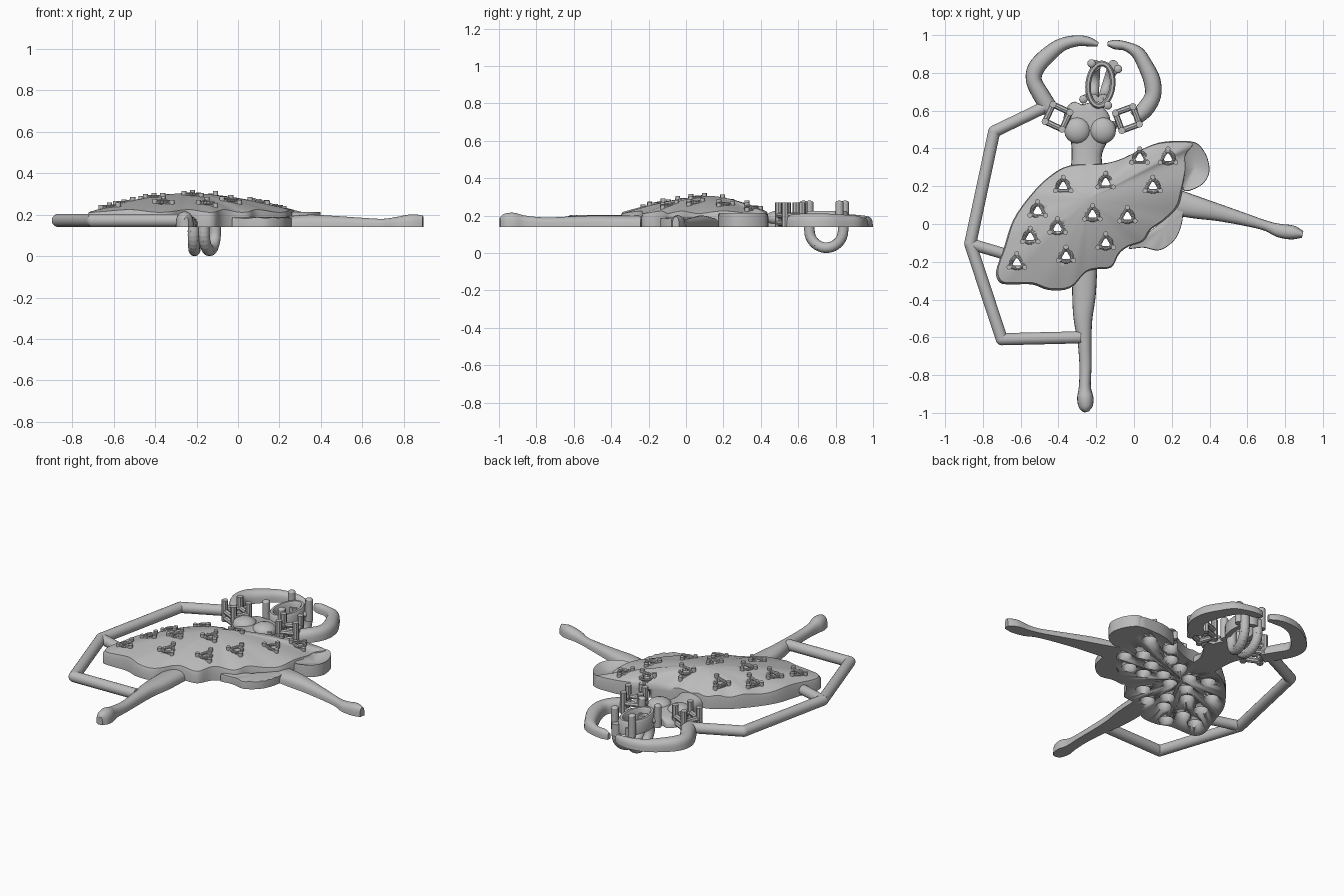
import bpy, bmesh, math
from mathutils import Vector

cube = bpy.data.objects.get("Cube")
if cube:
    bpy.data.objects.remove(cube, do_unlink=True)

BASE = 0.14
metal = bpy.data.materials.new("grey metal")
metal.use_nodes = True
metal.diffuse_color = (0.5, 0.5, 0.5, 1)
metal.node_tree.nodes["Principled BSDF"].inputs["Base Color"].default_value = (0.5, 0.5, 0.5, 1)


def activate(ob):
    bpy.ops.object.select_all(action='DESELECT')
    ob.select_set(True)
    bpy.context.view_layer.objects.active = ob


def finish(bm, name, angle=40):
    bmesh.ops.recalc_face_normals(bm, faces=bm.faces)
    me = bpy.data.meshes.new(name)
    bm.to_mesh(me)
    bm.free()
    me.materials.append(metal)
    ob = bpy.data.objects.new(name, me)
    bpy.context.collection.objects.link(ob)
    activate(ob)
    bpy.ops.object.shade_smooth_by_angle(angle=math.radians(angle))
    return ob


def spline(pts, steps, closed=False):
    """Smooth path through points of any dimension."""
    n = len(pts)
    get = lambda i: pts[i % n] if closed else pts[max(0, min(n - 1, i))]
    out = []
    for i in range(n if closed else n - 1):
        for k in range(steps):
            t = k / steps
            out.append([0.5 * (2 * b + (c - a) * t + (2 * a - 5 * b + 4 * c - d) * t * t
                               + (3 * b - a - 3 * c + d) * t ** 3)
                        for a, b, c, d in zip(get(i - 1), get(i), get(i + 1), get(i + 2))])
    return out if closed else out + [list(pts[-1])]


def loft(bm, rings):
    for r, s in zip(rings, rings[1:]):
        for i in range(len(r)):
            j = (i + 1) % len(r)
            bm.faces.new((r[i], r[j], s[j], s[i]))


def limb(name, pts):
    """Flat-backed rounded body along points (x, y, half width, height)."""
    path, bm, rings = spline(pts, 5), bmesh.new(), []
    for i, (x, y, w, h) in enumerate(path):
        a, b = path[max(0, i - 1)], path[min(len(path) - 1, i + 1)]
        side = Vector((a[1] - b[1], b[0] - a[0])).normalized()
        ring = []
        for k in range(15):
            t = math.pi * k / 14
            u, v = w * math.cos(t), h * max(0, math.sin(t)) ** 0.6
            ring.append(bm.verts.new((x + side.x * u, y + side.y * u, BASE + v)))
        rings.append(ring)
    loft(bm, rings)
    bm.faces.new(rings[0])
    bm.faces.new(rings[-1])
    return finish(bm, name)


def cloth(name, outline, centre, rim, dome, fold):
    """Flat-bottomed solid whose top swells from the rim to the centre."""
    edge, bm, rings = spline(outline, 4, True), bmesh.new(), []

    def ring(s, zf):
        out = []
        for x, y in edge:
            dx, dy = x - centre[0], y - centre[1]
            out.append(bm.verts.new((centre[0] + dx * s, centre[1] + dy * s, zf(math.atan2(dy, dx)))))
        return out
    rings.append(ring(1, lambda a: BASE))
    rings.append(ring(1, lambda a: BASE + (rim - BASE) * 0.7))
    for k in range(12):
        s = 0.98 * (1 - k / 12)
        rings.append(ring(s, lambda a: rim + dome * (1 - s ** 1.6) + fold * s * s * math.sin(11 * a)))
    loft(bm, rings)
    tip = bm.verts.new((*centre, rim + dome))
    root = bm.verts.new((*centre, BASE))
    for r, v in ((rings[-1], tip), (rings[0], root)):
        for i in range(len(r)):
            bm.faces.new((r[i], r[(i + 1) % len(r)], v))
    return finish(bm, name)


def rod(bm, a, b, r, sides=14):
    a, b = Vector(a), Vector(b)
    m = (b - a).to_track_quat('Z', 'Y').to_matrix().to_4x4()
    m.translation = (a + b) / 2
    bmesh.ops.create_cone(bm, cap_ends=True, segments=sides, radius1=r, radius2=r,
                          depth=(b - a).length, matrix=m)


def ball(bm, c, r):
    new = bmesh.ops.create_uvsphere(bm, u_segments=16, v_segments=10, radius=1)["verts"]
    for v in new:
        v.co = Vector([p + q * s for p, q, s in zip(c, v.co, r)])


def tube(bm, pts, r, sides=14, closed=False):
    rods = list(zip(pts, pts[1:]))
    for a, b in rods:
        rod(bm, a, b, r, sides)
    for p in pts[1:-1]:
        ball(bm, p, (r, r, r))


# Skirt and its back folds
outline = [(-.34, .31), (-.45, .25), (-.55, .15), (-.64, .02), (-.69, -.13), (-.73, -.25), (-.71, -.31),
           (-.65, -.32), (-.54, -.32), (-.45, -.35), (-.34, -.34), (-.26, -.26), (-.2, -.24), (-.12, -.23),
           (-.08, -.16), (-.03, -.12), (.05, -.09), (.09, -.03), (.16, .02), (.23, .09), (.255, .17),
           (.28, .29), (.28, .37), (.32, .43), (.24, .44), (.13, .43), (.03, .39), (-.08, .34), (-.17, .32)]
skirt = cloth("skirt", outline, (-.24, .13), .215, .09, .007)
cloth("side_fold", [(.33, .43), (.38, .37), (.4, .29), (.38, .23), (.33, .19), (.26, .18), (.265, .29),
                    (.26, .37), (.28, .42)], (.32, .3), .215, -.03, 0)
cloth("lower_fold", [(.25, .16), (.26, .05), (.24, -.04), (.2, -.1), (.13, -.14), (.05, -.125),
                     (-.03, -.13), (.03, -.08), (.13, 0), (.21, .1)], (.17, -.01), .185, .005, .003)

# Open stone settings on the skirt
stones = [(.03, .35), (.18, .35), (-.15, .22), (.1, .2), (-.375, .2), (-.22, .05), (-.035, .04),
          (-.51, .07), (-.405, -.02), (-.55, -.07), (-.15, -.1), (-.36, -.17), (-.62, -.205)]
bpy.context.view_layer.update()
bm = bmesh.new()
for x, y in stones:
    feet = []
    for k in range(3):
        a = math.radians(90 + 120 * k)
        px, py = x + .048 * math.cos(a), y + .048 * math.sin(a)
        hit, loc, _, _ = skirt.ray_cast((px, py, 1), (0, 0, -1))
        feet.append(Vector((px, py, loc.z if hit else .21)))
    for k, f in enumerate(feet):
        rod(bm, f - Vector((0, 0, .03)), f + Vector((0, 0, .018)), .013, 10)
        rod(bm, f, feet[(k + 1) % 3], .008, 8)
    mid = sum(feet, Vector()) / 3
    rim = [mid + Vector((.032 * math.cos(t * math.pi / 8), .032 * math.sin(t * math.pi / 8), .002))
           for t in range(17)]
    for a, b in zip(rim, rim[1:]):
        rod(bm, a, b, .008, 8)
finish(bm, "stone_settings")


# Round pits under the skirt, with through holes at the stones
def inside(x, y):
    hit = False
    for (ax, ay), (bx, by) in zip(outline, outline[1:] + outline[:1]):
        if (ay > y) != (by > y) and x < ax + (y - ay) / (by - ay) * (bx - ax):
            hit = not hit
    return hit


pits = list(stones)
for row in range(40):
    for col in range(60):
        x, y = -.75 + col * .02, -.36 + row * .02
        clear = all(math.hypot(x - p, y - q) > .102 for p, q in pits)
        margin = all(inside(x + .062 * math.cos(k), y + .062 * math.sin(k)) for k in range(7))
        if clear and margin:
            pits.append((x, y))
for label, spots, radius, top in (("pit_cutter", pits, .043, .19), ("hole_cutter", stones, .025, .5)):
    bm = bmesh.new()
    for x, y in spots:
        rod(bm, (x, y, .05), (x, y, top), radius, 18)
    cutter = finish(bm, label)
    cutter.hide_render = True
    mod = skirt.modifiers.new(label, 'BOOLEAN')
    mod.operation, mod.solver, mod.object = 'DIFFERENCE', 'EXACT', cutter
    activate(skirt)
    bpy.ops.object.modifier_move_to_index(modifier=label, index=0)
    bpy.ops.object.modifier_apply(modifier=label)
    bpy.data.objects.remove(cutter, do_unlink=True)

# Legs, arms and torso
limb("standing_leg", [(-.26, -.24, .065, .06), (-.265, -.38, .062, .06), (-.27, -.5, .05, .06),
                      (-.262, -.62, .037, .055), (-.257, -.75, .032, .05), (-.26, -.86, .032, .06),
                      (-.258, -.92, .043, .075), (-.255, -.97, .036, .07), (-.25, -.995, .012, .05)])
limb("raised_leg", [(.22, .115, .07, .05), (.34, .085, .058, .06), (.45, .06, .045, .055),
                    (.6, .02, .032, .045), (.7, -.01, .027, .04), (.77, -.035, .036, .05),
                    (.84, -.045, .037, .062), (.893, -.055, .018, .055)])
limb("right_arm", [(-.44, .6, .045, .065), (-.49, .68, .045, .07), (-.53, .76, .042, .07),
                   (-.515, .83, .045, .07), (-.45, .9, .042, .065), (-.38, .95, .035, .06),
                   (-.3, .97, .029, .055), (-.24, .965, .025, .05), (-.19, .95, .012, .04)])
limb("left_arm", [(.005, .56, .04, .065), (.06, .61, .045, .07), (.1, .68, .043, .07), (.095, .76, .045, .07),
                  (.06, .84, .04, .065), (.02, .905, .035, .06), (-.04, .94, .025, .05),
                  (-.1, .95, .025, .05), (-.14, .955, .012, .04)])
limb("torso", [(-.25, .29, .085, .075), (-.25, .37, .08, .065), (-.24, .45, .1, .06), (-.23, .52, .137, .06),
               (-.225, .57, .142, .055), (-.21, .6, .09, .05), (-.2, .63, .04, .045)])
bm = bmesh.new()
for x in (-.3, -.165):
    ball(bm, (x, .495, .185), (.07, .07, .042))
finish(bm, "bust")

# Square settings at the shoulders
for name, x, y, turn in (("right_shoulder_setting", -.405, .567, 20), ("left_shoulder_setting", -.035, .558, 65)):
    bm = bmesh.new()
    posts = [(x + .07 * math.cos(math.radians(turn + 90 * k)), y + .07 * math.sin(math.radians(turn + 90 * k)))
             for k in range(4)]
    for k, p in enumerate(posts):
        q = posts[(k + 1) % 4]
        rod(bm, (*p, BASE), (*p, .27), .019, 8)
        for z in (.16, .2):
            rod(bm, (*p, z), (*q, z), .016, 8)
    finish(bm, name, 30)

# Oval head frame with prongs
bm = bmesh.new()
rings = []
for grow, z in ((0, BASE), (0, .215), (.008, .225), (.022, .225), (.03, .215), (.03, BASE), (0, BASE)):
    ring = []
    for k in range(40):
        t = math.tau * k / 40
        u, v = (.05 + grow) * math.cos(t), (.098 + grow) * math.sin(t)
        ring.append(bm.verts.new((-.178 + u * .99 + v * .1, .738 + v * .99 - u * .1, z)))
    rings.append(ring)
loft(bm, rings)
bmesh.ops.remove_doubles(bm, verts=bm.verts, dist=.0001)
for x, y in ((-.085, .82), (-.225, .85), (-.268, .66), (-.138, .628)):
    rod(bm, (x, y, BASE), (x, y, .27), .022)
    ball(bm, (x, y, .268), (.022, .022, .012))
    rod(bm, (x, y, .18), (x + (-.178 - x) * .4, y + (.738 - y) * .4, .18), .016)
finish(bm, "head_frame")

# Hanging loops behind the head
bm = bmesh.new()
for x0, x1 in ((-.215, -.205), (-.165, -.11)):
    arc = [(x0, .66, .19)]
    for k in range(17):
        t = math.pi * k / 16
        f = (1 - math.cos(t)) / 2
        arc.append((x0 + (x1 - x0) * f, .66 + .18 * f, .12 - .092 * math.sin(t)))
    tube(bm, arc + [(x1, .84, .19)], .028)
finish(bm, "hanging_loops")

# Angular side frame
bm = bmesh.new()
tube(bm, [(-.47, .62, .172), (-.74, .49, .172), (-.867, -.105, .172), (-.7, -.61, .172), (-.28, -.6, .172)], .032, 20)
rod(bm, (-.867, -.105, .172), (-.68, -.16, .172), .03, 20)
finish(bm, "side_frame")
